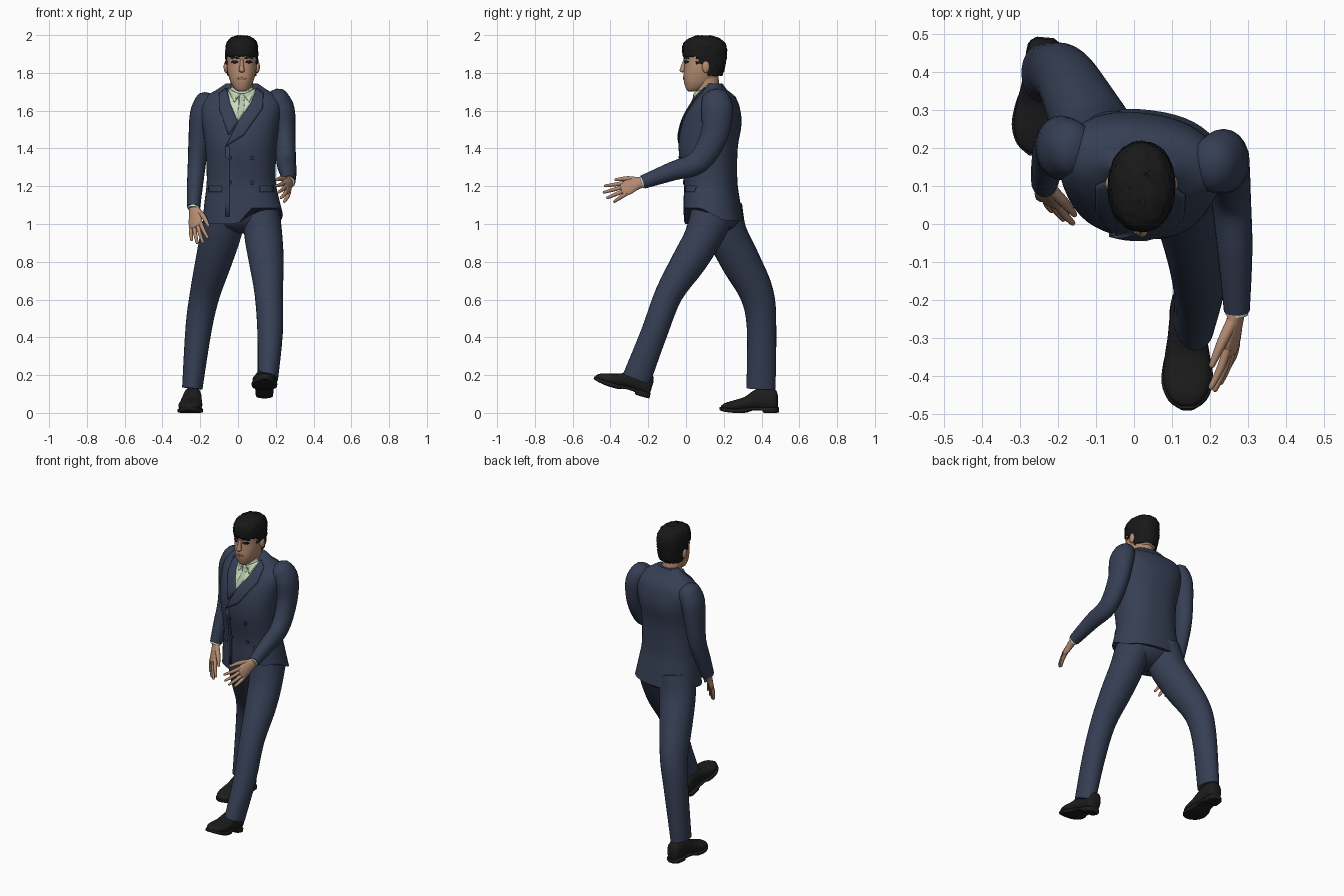
import bpy, bmesh, math, random
from mathutils import Vector, Matrix
from mathutils.bvhtree import BVHTree

if "Cube" in bpy.data.objects:
    bpy.data.objects.remove(bpy.data.objects["Cube"])
random.seed(3)

def material(name, rgb):
    m = bpy.data.materials.new(name)
    m.diffuse_color = (*rgb, 1)
    m.use_nodes = True
    m.node_tree.nodes["Principled BSDF"].inputs["Base Color"].default_value = m.diffuse_color
    return m

SUIT = material("navy_suit", (.036, .049, .088))
BUTTON = material("dark_navy", (.022, .03, .055))
SKIN = material("skin", (.46, .26, .165))
LIP = material("lips", (.33, .15, .10))
HAIR = material("black_hair", (.009, .009, .009))
SHOE = material("black_leather", (.012, .012, .012))
SHIRT = material("pale_green_shirt", (.58, .70, .50))
TIE = material("grey_green_tie", (.45, .57, .40))
EYE = material("dark_eye", (.012, .01, .01))

def finish(name, bm, mat, angle=50):
    bmesh.ops.recalc_face_normals(bm, faces=bm.faces)
    me = bpy.data.meshes.new(name)
    bm.to_mesh(me)
    bm.free()
    for p in me.polygons:
        p.use_smooth = True
    me.set_sharp_from_angle(angle=math.radians(angle))
    me.materials.append(mat)
    ob = bpy.data.objects.new(name, me)
    bpy.context.collection.objects.link(ob)
    return ob

def smooth_path(pts, k):
    """Catmull-Rom interpolation of tuples of any length."""
    out = []
    for i in range(len(pts) - 1):
        a, b, c, d = pts[max(i-1, 0)], pts[i], pts[i+1], pts[min(i+2, len(pts)-1)]
        for j in range(k):
            t = j / k
            out.append(tuple(.5*(2*q + (r-p)*t + (2*p-5*q+4*r-s)*t*t + (3*q-p-3*r+s)*t**3)
                             for p, q, r, s in zip(a, b, c, d)))
    return out + [tuple(pts[-1])]

def loft(name, sections, mat, n=24, power=2.0, matrix=None, edit=None):
    """Skin a list of (centre, u, v) superellipse sections and cap both ends."""
    bm = bmesh.new()
    rings = []
    for c, u, v in sections:
        ring = []
        for i in range(n):
            a = 2*math.pi*i/n
            f = lambda w: math.copysign(abs(w)**(2/power), w)
            ring.append(bm.verts.new(c + u*f(math.cos(a)) + v*f(math.sin(a))))
        rings.append(ring)
    for r, s in zip(rings, rings[1:]):
        for i in range(n):
            bm.faces.new((r[i], r[(i+1) % n], s[(i+1) % n], s[i]))
    bm.faces.new(rings[0][::-1])
    bm.faces.new(rings[-1])
    if matrix:
        bm.transform(matrix)
    if edit:
        edit(bm)
    return finish(name, bm, mat)

def tube(name, pts, mat, n=20, k=4, dome=(0, 0), side=(1, 0, 0), power=2.0):
    """Limb along points (x, y, z, half width, half depth), ends optionally domed."""
    p = smooth_path(pts, k)
    secs = []
    for i, q in enumerate(p):
        t = (Vector(p[min(i+1, len(p)-1)][:3]) - Vector(p[max(i-1, 0)][:3])).normalized()
        u = Vector(side)
        u = (u - t*u.dot(t)).normalized()
        secs.append((Vector(q[:3]), u*q[3], t.cross(u)*q[4], t))
    def cap(s, sign, d):
        c, u, v, t = s
        r = min(u.length, v.length)*d
        return [(c + t*sign*r*math.sin(a), u*math.cos(a), v*math.cos(a)) for a in (.5, 1.0, 1.4)]
    out = [s[:3] for s in secs]
    if dome[0]:
        out = cap(secs[0], -1, dome[0])[::-1] + out
    if dome[1]:
        out += cap(secs[-1], 1, dome[1])
    return loft(name, out, mat, n, power)

def stack(rows, yaw=0, k=4):
    """Horizontal sections from rows (z, centre x, half width, front y, back y)."""
    c, s = math.cos(yaw), math.sin(yaw)
    return [(Vector((cx, (y0+y1)/2, z)), Vector((c, s, 0))*rx, Vector((-s, c, 0))*(y1-y0)/2)
            for z, cx, rx, y0, y1 in smooth_path(rows, k)]

def plate(name, outline, mat, targets, lift):
    """Thin plate with an (x, z) outline, laid on the front of the target parts."""
    verts, polys = [], []
    for o in targets:
        b = len(verts)
        verts += [v.co.copy() for v in o.data.vertices]
        polys += [[b+i for i in p.vertices] for p in o.data.polygons]
    tree = BVHTree.FromPolygons(verts, polys)
    bm = bmesh.new()
    bm.faces.new([bm.verts.new((x, 0, z)) for x, z in outline])
    bmesh.ops.triangulate(bm, faces=bm.faces[:])
    bmesh.ops.subdivide_edges(bm, edges=bm.edges[:], cuts=4, use_grid_fill=True)
    for v in bm.verts:
        hit = tree.ray_cast(Vector((v.co.x, -2, v.co.z)), Vector((0, 1, 0)))[0]
        v.co.y = (hit.y if hit else .1) - lift
    ob = finish(name, bm, mat)
    mod = ob.modifiers.new("thickness", "SOLIDIFY")
    mod.thickness, mod.offset = .006, 0
    return ob

def disc(x, z, rx, rz, n=12):
    return [(x + rx*math.cos(2*math.pi*i/n), z + rz*math.sin(2*math.pi*i/n)) for i in range(n)]

def ball(name, c, r, mat):
    bm = bmesh.new()
    bmesh.ops.create_uvsphere(bm, u_segments=20, v_segments=12, radius=1)
    bm.transform(Matrix.Translation(c) @ Matrix.Diagonal((*r, 1)))
    return finish(name, bm, mat)

# Jacket body, twisted at the chest, with an uneven front hem
def hem(bm):
    for v in bm.verts:
        t = max(0, min(1, (1.2 - v.co.z)/.17))
        front = max(0, min(1, (.2 - v.co.y)/.12))
        v.co.z += t*(front*(.012 + .042*max(-1, min(1, (v.co.x - .035)/.035))) - (1-front)*.012)

jacket = loft("jacket_body", stack([
    (1.03, .025, .212, -.01, .30), (1.12, .02, .198, -.01, .285), (1.23, .017, .182, -.01, .27),
    (1.4, .016, .188, -.038, .272), (1.53, .016, .205, -.02, .292), (1.62, .018, .215, .025, .28),
    (1.675, .02, .19, .065, .255), (1.71, .02, .135, .095, .215), (1.745, .02, .083, .12, .19)],
    math.radians(-7)), SUIT, 48, 2.35, edit=hem)

# Trousers
ball("trouser_seat", (.025, .16, 1.06), (.185, .13, .11), SUIT)
tube("front_trouser_leg", [(.12, .15, 1.08, .10, .12), (.135, .09, .93, .10, .10), (.15, .015, .8, .092, .092),
     (.163, -.09, .63, .075, .074), (.17, -.17, .42, .067, .07), (.158, -.262, .18, .054, .076)], SUIT, 28)
tube("back_trouser_leg", [(-.06, .18, 1.08, .11, .12), (-.09, .215, .95, .108, .108), (-.13, .29, .8, .096, .104),
     (-.175, .375, .63, .08, .09), (-.208, .4, .45, .07, .078), (-.242, .397, .13, .054, .077)], SUIT, 28)

# Sleeves and shirt cuffs
tube("left_sleeve", [(.205, .155, 1.66, .065, .075), (.235, .165, 1.6, .066, .085), (.248, .15, 1.47, .056, .073),
     (.255, .067, 1.33, .052, .062), (.265, -.07, 1.28, .046, .05), (.27, -.228, 1.222, .034, .036)], SUIT, dome=(.8, 0))
tube("right_sleeve", [(-.165, .2, 1.645, .063, .075), (-.192, .2, 1.58, .063, .085), (-.207, .202, 1.45, .055, .072),
     (-.218, .19, 1.32, .048, .06), (-.228, .15, 1.2, .042, .052), (-.235, .11, 1.09, .035, .042)], SUIT, dome=(.8, 0))
tube("left_cuff", [(.27, -.21, 1.228, .03, .032), (.27, -.237, 1.219, .03, .032)], SHIRT)
tube("right_cuff", [(-.234, .115, 1.105, .031, .036), (-.236, .106, 1.081, .031, .036)], SHIRT)

# Hands: palm, four spread fingers and a thumb
def hand(name, wrist, direction, thumb, curl):
    w, d, t = Vector(wrist), Vector(direction).normalized(), Vector(thumb)
    t = (t - d*t.dot(d)).normalized()
    c = Vector(curl)
    P = lambda a, b, q=0: tuple(w + d*a + t*b + c*q)
    tube(name + "_palm", [(*P(-.02, 0), .027, .022), (*P(.04, .004), .036, .02), (*P(.085, 0), .043, .016),
         (*P(.115, 0), .04, .013)], SKIN, 16, dome=(0, .7), side=t)
    for i, (b, length) in enumerate(((.031, .20), (.011, .215), (-.011, .205), (-.031, .175))):
        tube(f"{name}_finger_{i+1}", [(*P(.10, b), .0115, .0115), (*P(.10+(length-.10)*.5, b*1.3, .006), .0105, .0105),
             (*P(length, b*1.65, .02), .0075, .0075)], SKIN, 10, 3, (0, 1), side=t)
    tube(name + "_thumb", [(*P(.02, .018), .016, .016), (*P(.075, .048, .01), .0135, .0135),
         (*P(.135, .064, .022), .008, .008)], SKIN, 10, 3, (0, 1), side=t)

hand("left_hand", (.27, -.228, 1.222), (-.03, -.2, -.07), (-.35, 0, 1), (-1, 0, 0))
hand("right_hand", (-.235, .11, 1.09), (.025, -.105, -.215), (.75, -.6, 0), (.6, .3, 0))

# Shoes: upper and flared sole with heel, built heel to toe along -y
def shoe(name, heel, yaw, pitch):
    m = (Matrix.Translation(heel) @ Matrix.Rotation(math.radians(yaw), 4, 'Z')
         @ Matrix.Rotation(math.radians(pitch), 4, 'X'))
    def part(suffix, rows, power):
        secs = [(Vector((0, -s, (b+t)/2)), Vector((w, 0, 0)), Vector((0, 0, (t-b)/2)))
                for s, w, b, t in smooth_path(rows, 3)]
        loft(name + suffix, secs, SHOE, 24, power, m)
    part("_upper", [(.004, .022, .02, .09), (.018, .04, .012, .125), (.08, .047, .015, .14), (.13, .052, .015, .12),
         (.18, .06, .01, .085), (.24, .062, .008, .066), (.285, .044, .012, .052), (.305, .018, .018, .038)], 2.3)
    part("_sole", [(0, .022, .002, .03), (.02, .044, 0, .03), (.075, .047, 0, .03), (.085, .047, .012, .03),
         (.14, .052, .012, .03), (.175, .062, .001, .026), (.235, .068, 0, .024), (.285, .05, .006, .028),
         (.312, .016, .014, .032)], 5)

shoe("front_shoe", (.14, -.195, .075), 0, -17)
shoe("back_shoe", (-.233, .49, 0), -5, 0)

# Neck, shirt collar and head
neck = tube("neck", [(.02, .14, 1.62, .062, .066), (.02, .12, 1.7, .058, .062), (.02, .105, 1.8, .06, .064)], SKIN, 28)
collar = tube("shirt_collar", [(.02, .122, 1.66, .075, .075), (.02, .13, 1.715, .068, .07)], SHIRT, 28)
head = loft("head", stack([(1.702, .02, .018, .012, .05), (1.712, .02, .036, .002, .085), (1.74, .02, .055, -.008, .13),
    (1.77, .02, .066, -.013, .16), (1.81, .02, .076, -.011, .185), (1.86, .02, .079, -.008, .2),
    (1.91, .02, .079, -.012, .205), (1.95, .02, .073, -.002, .195), (1.98, .02, .05, .045, .16)]), SKIN, 40, 2.25)
tube("nose", [(.02, -.004, 1.868, .008, .01), (.02, -.014, 1.835, .011, .013), (.02, -.019, 1.812, .016, .016)],
     SKIN, 14, 3, (.8, .6))
for sx, tag in ((-1, "right"), (1, "left")):
    ball(tag + "_ear", (.02 + sx*.083, .105, 1.832), (.013, .02, .032), SKIN)
    plate(tag + "_eye", disc(.02 + sx*.037, 1.858, .018, .0075), EYE, [head], .001)
    e = .02 + sx*.036
    plate(tag + "_eyebrow", [(e - .023, 1.873), (e, 1.877), (e + .023, 1.873), (e + .02, 1.881), (e, 1.885),
          (e - .02, 1.881)], HAIR, [head], .002)
plate("mouth", disc(.02, 1.772, .026, .007), LIP, [head], .001)

# Hair shell trimmed along the hairline
def trim(bm):
    for v in bm.verts:
        v.co += Vector([random.uniform(-.0025, .0025) for _ in range(3)])
    gone = []
    for f in bm.faces:
        c = f.calc_center_median()
        if not (c.z > 1.888 or (c.y > .06 and c.z > 1.845) or (c.y > .12 and c.z > 1.785)):
            gone.append(f)
    bmesh.ops.delete(bm, geom=gone, context='FACES')

hair = loft("hair", stack([(1.77, .02, .07, .03, .185), (1.80, .02, .08, 0, .198), (1.86, .02, .086, -.012, .212),
    (1.92, .02, .087, -.02, .217), (1.96, .02, .079, -.012, .205), (1.985, .02, .058, .02, .172),
    (1.998, .02, .025, .065, .13)], k=5), HAIR, 48, 2.2, edit=trim)
mod = hair.modifiers.new("thickness", "SOLIDIFY")
mod.thickness = .008

# Shirt front, tie, collar points, lapels, front edge and pocket flaps
body = [jacket, neck, collar]
plate("shirt_front", [(-.055, 1.705), (.02, 1.685), (.095, 1.71), (.07, 1.64), (0, 1.54), (-.042, 1.64)], SHIRT, body, .004)
plate("tie", [(.004, 1.69), (.036, 1.69), (.03, 1.66), (.034, 1.6), (.002, 1.545), (-.008, 1.57), (.01, 1.66)], TIE, body, .009)
plate("right_collar_point", [(-.055, 1.718), (.015, 1.685), (-.02, 1.645)], SHIRT, body, .01)
plate("left_collar_point", [(.095, 1.718), (.025, 1.685), (.06, 1.645)], SHIRT, body, .01)
plate("left_lapel", [(.1, 1.722), (.135, 1.69), (.13, 1.61), (.03, 1.47), (-.065, 1.41), (0, 1.54), (.068, 1.64)], SUIT, body, .007)
plate("right_lapel", [(0, 1.54), (-.042, 1.64), (-.062, 1.72), (-.1, 1.69), (-.1, 1.61), (-.05, 1.47)], SUIT, body, .005)
plate("jacket_front_edge", [(-.065, 1.41), (-.065, 1.04), (-.045, 1.04), (-.045, 1.41)], SUIT, body, .002)
for x in (-.045, .075):
    for z in (1.22, 1.35):
        plate("button", disc(x, z, .011, .011), BUTTON, [jacket], .003)
for x in (-.12, .15):
    plate("pocket_flap", [(x-.035, 1.2), (x+.035, 1.2), (x+.035, 1.17), (x-.035, 1.17)], SUIT, [jacket], .001)
